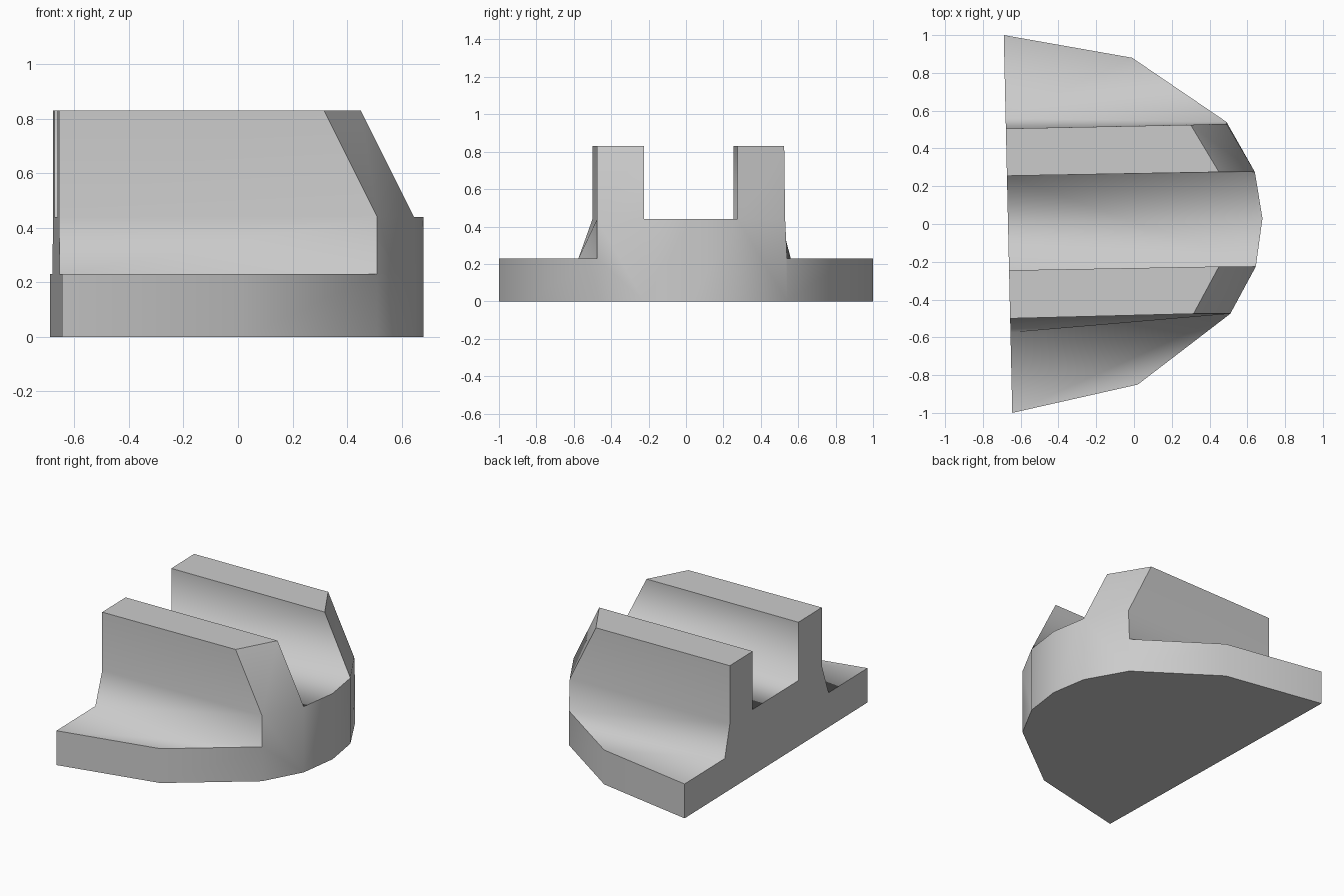
import bpy
import bmesh

if "Cube" in bpy.data.objects:
    bpy.data.objects.remove(bpy.data.objects["Cube"], do_unlink=True)

LEDGE, FLOOR, TOP = 0.23, 0.44, 0.83

# One flat grey for the whole block
grey = bpy.data.materials.new("light grey")
grey.use_nodes = True
colour = (0.6, 0.6, 0.6, 1.0)
grey.diffuse_color = colour
grey.node_tree.nodes["Principled BSDF"].inputs["Base Color"].default_value = colour

# Cross-section rows: height, y at the flat back, then x and y at the curved rim
section = [
    (LEDGE, -1.0, 0.02, -0.85),
    (LEDGE, -0.575, 0.51, -0.475),
    (FLOOR, -0.5, 0.51, -0.475),
    (TOP, -0.5, 0.315, -0.475),
    (TOP, -0.245, 0.45, -0.225),
    (FLOOR, -0.245, 0.645, -0.225),
    (FLOOR, 0.255, 0.64, 0.275),
    (TOP, 0.255, 0.45, 0.275),
    (TOP, 0.505, 0.3, 0.525),
    (FLOOR, 0.505, 0.49, 0.53),
    (LEDGE, 0.56, 0.49, 0.54),
    (LEDGE, 1.0, -0.01, 0.88),
]

bm = bmesh.new()
patch = bm.faces.layers.int.new("patch")


def add_face(verts, group):
    face = bm.faces.new(verts)
    face[patch] = group
    face.smooth = True


def on_ground(vert):
    return bm.verts.new((vert.co.x, vert.co.y, 0))


def back_x(y):
    return -0.667 - 0.0225 * y


back = [bm.verts.new((back_x(y), y, z)) for z, y, _, _ in section]
rim = [bm.verts.new((x, y, z)) for z, _, x, y in section]
nose = bm.verts.new((0.68, 0.03, FLOOR))

# Ledges, prong sides, prong tops and slot, running from back to rim
strip_groups = [1, 1, 1, 2, 3, 3, 3, 4, 5, 5, 5]
for i, group in enumerate(strip_groups):
    middle = [nose] if i == 5 else []
    add_face([back[i], rim[i]] + middle + [rim[i + 1], back[i + 1]], group)

# Curved rim wall, with the sloped prong ends running into it
tops = [[back[0], rim[0]], [rim[0], rim[1]], [rim[1], rim[2], rim[5]],
        [rim[5], nose], [nose, rim[6]], [rim[6], rim[9], rim[10]],
        [rim[10], rim[11]], [rim[11], back[11]]]
base = [on_ground(back[0])]
for top in tops:
    base.append(on_ground(top[-1]))
    add_face([base[-2], base[-1]] + top[::-1], 6)
for i in (2, 6):
    add_face(rim[i:i + 4], 6)

# Underside and flat back
add_face(base, 7)
add_face(back + [base[-1], base[0]], 8)

# Keep creases only where two surface patches meet
for edge in bm.edges:
    edge.smooth = len({f[patch] for f in edge.link_faces}) == 1
bmesh.ops.recalc_face_normals(bm, faces=bm.faces)

mesh = bpy.data.meshes.new("slotted_block")
bm.to_mesh(mesh)
bm.free()
mesh.materials.append(grey)
block = bpy.data.objects.new("slotted_block", mesh)
bpy.context.collection.objects.link(block)
